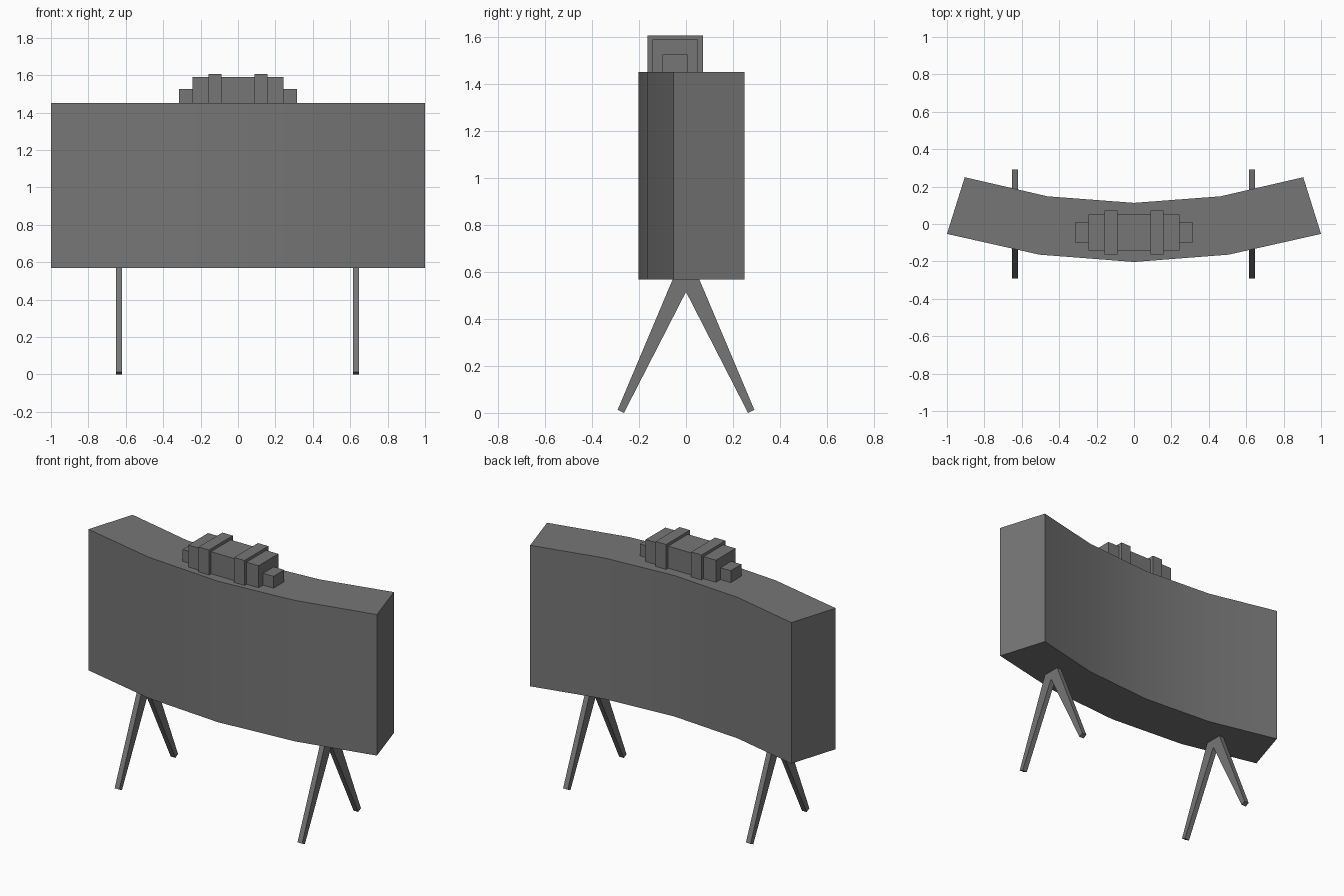
import bpy
import math

if "Cube" in bpy.data.objects:
    bpy.data.objects.remove(bpy.data.objects["Cube"])

# Dark grey paint shared by every part
paint = bpy.data.materials.new("dark_grey")
paint.diffuse_color = (0.18, 0.18, 0.18, 1)
paint.use_nodes = True
paint.node_tree.nodes["Principled BSDF"].inputs["Base Color"].default_value = paint.diffuse_color


def extrude(name, pts, to3d, lo, hi):
    """Extrude a 2D outline between lo and hi; to3d maps (u, v, w) to xyz."""
    n = len(pts)
    verts = [to3d(u, v, w) for w in (lo, hi) for u, v in pts]
    faces = [tuple(reversed(range(n))), tuple(range(n, 2 * n))]
    faces += [(i, (i + 1) % n, n + (i + 1) % n, n + i) for i in range(n)]
    me = bpy.data.meshes.new(name)
    me.from_pydata(verts, [], faces)
    me.materials.append(paint)
    ob = bpy.data.objects.new(name, me)
    bpy.context.collection.objects.link(ob)
    return ob


def box(name, x0, x1, y0, y1, z0, z1):
    pts = [(x0, y0), (x1, y0), (x1, y1), (x0, y1)]
    return extrude(name, pts, lambda u, v, w: (u, v, w), z0, z1)


# Curved body, plan outline swept upward
TOP = 1.451
front = [(-1, -0.053), (-0.505, -0.164), (0, -0.203), (0.505, -0.164), (1, -0.053)]
back = [(0.905, 0.25), (0.463, 0.148), (0, 0.113), (-0.463, 0.148), (-0.905, 0.25)]
body = extrude("curved_body", front + back, lambda u, v, w: (u, v, w), 0.568, TOP)
bpy.context.view_layer.objects.active = body
body.select_set(True)
bpy.ops.object.shade_smooth_by_angle(angle=math.radians(30))

# Splayed V-shaped legs
half = [(0.0, 0.515), (0.264, 0.0), (0.291, 0.013), (0.056, 0.57)]
legs = half + [(-y, z) for y, z in reversed(half[1:])]
for side, x in (("left", -0.635), ("right", 0.632)):
    extrude(side + "_legs", legs, lambda u, v, w: (w, u, v), x - 0.016, x + 0.016)

# Sight housing on top with two bands and end caps
box("sight_housing", -0.244, 0.243, -0.143, 0.052, TOP, 1.589)
for side, s in (("left", -1), ("right", 1)):
    bx = sorted((s * 0.087, s * 0.159))
    cx = sorted((s * 0.242, s * 0.315))
    box(side + "_band", *bx, -0.163, 0.073, TOP, 1.607)
    box(side + "_end_cap", *cx, -0.099, 0.007, TOP, 1.525)
